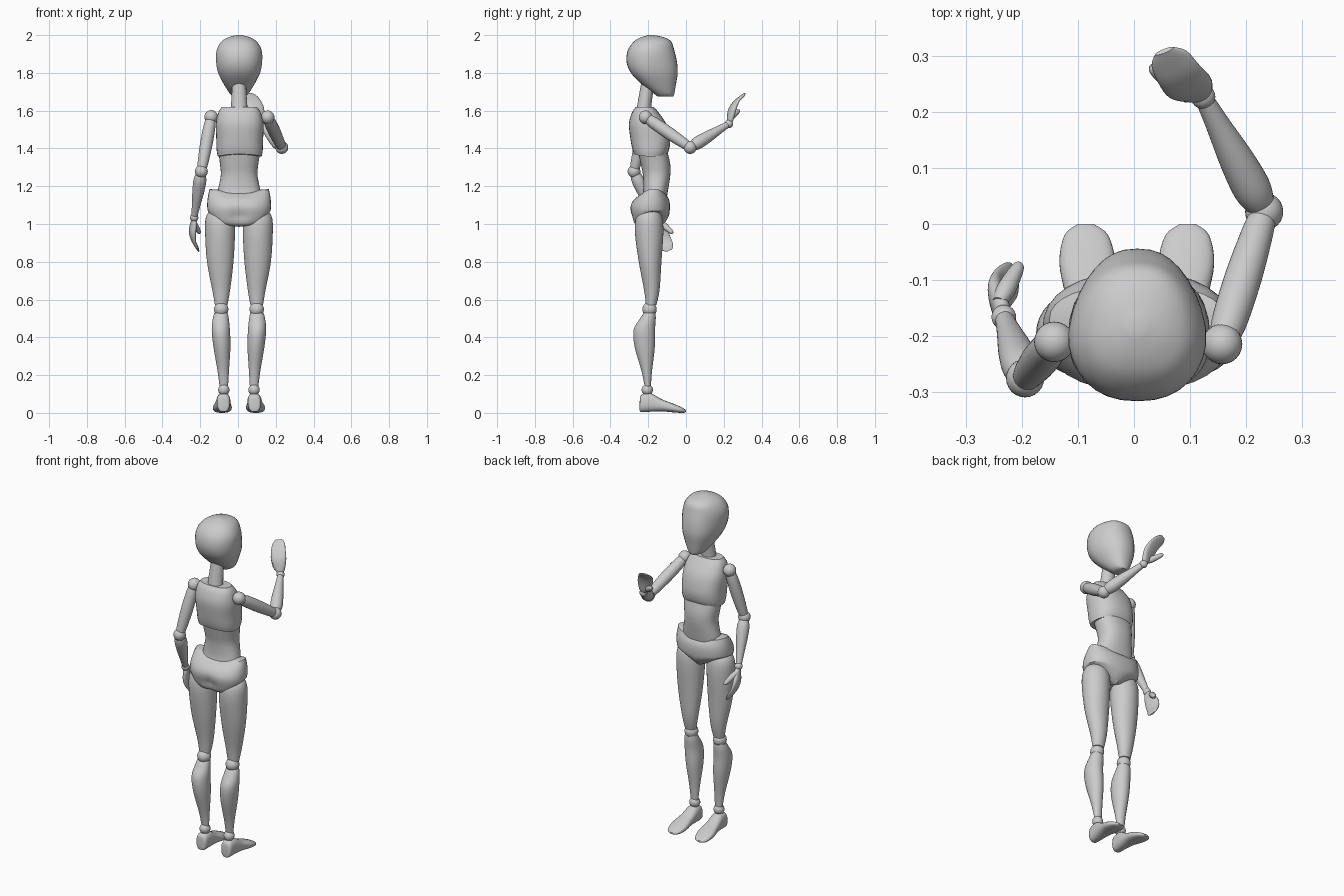
import bpy, bmesh, math
from mathutils import Vector, Matrix

if "Cube" in bpy.data.objects:
    bpy.data.objects.remove(bpy.data.objects["Cube"])

N = 32      # points round each section
CX = 0.006  # body centre line


def spline(rows, steps=4):
    """Smoothly interpolate rows of section values."""
    out = []
    for i in range(len(rows) - 1):
        p0, p1 = rows[max(i - 1, 0)], rows[i]
        p2, p3 = rows[i + 1], rows[min(i + 2, len(rows) - 1)]
        for k in range(steps):
            t = k / steps
            out.append([0.5 * (2*b + (c-a)*t + (2*a-5*b+4*c-d)*t*t + (3*b-a-3*c+d)*t**3)
                        for a, b, c, d in zip(p0, p1, p2, p3)])
    return out + [list(rows[-1])]


def loft(name, rows, mat=Matrix(), tweak=None):
    """Rows: height, x centre, back y, front y, half width, [squareness, side lift]."""
    rows = [tuple(r) + (2.0, 0.0)[len(r) - 5:] for r in rows]
    bm = bmesh.new()
    rings = []
    for z, x, yb, yf, rx, e, lift in spline(rows):
        ring = []
        for i in range(N):
            a = 2 * math.pi * i / N
            c, s = math.cos(a), math.sin(a)
            px = math.copysign(abs(c) ** (2 / e), c)
            py = math.copysign(abs(s) ** (2 / e), s)
            p = Vector((x + rx*px, (yb+yf)/2 + (yf-yb)/2*py, z + lift*c*c))
            if tweak:
                p = tweak(p)
            ring.append(bm.verts.new(mat @ p))
        rings.append(ring)
    for r, q in zip(rings, rings[1:]):
        for i in range(N):
            j = (i + 1) % N
            bm.faces.new((r[i], r[j], q[j], q[i]))
    for r in (rings[0], rings[-1]):
        mid = bm.verts.new(sum((v.co for v in r), Vector()) / N)
        for i in range(N):
            bm.faces.new((r[i], r[(i + 1) % N], mid))
    bmesh.ops.recalc_face_normals(bm, faces=bm.faces)
    me = bpy.data.meshes.new(name)
    bm.to_mesh(me)
    bm.free()
    ob = bpy.data.objects.new(name, me)
    bpy.context.collection.objects.link(ob)
    smooth(ob, name)


def smooth(ob, name):
    ob.name = name
    bpy.ops.object.select_all(action='DESELECT')
    ob.select_set(True)
    bpy.context.view_layer.objects.active = ob
    bpy.ops.object.shade_smooth_by_angle(angle=math.radians(40))


def ball(name, pos, r):
    bpy.ops.mesh.primitive_uv_sphere_add(segments=24, ring_count=16, radius=r, location=pos)
    smooth(bpy.context.object, name)


def frame(a, b, hint):
    """Local z runs from a to b, local y leans towards the hint."""
    z = (b - a).normalized()
    y = (hint - z * hint.dot(z)).normalized()
    m = Matrix((y.cross(z), y, z)).transposed().to_4x4()
    m.translation = a
    return m


def limb(name, a, b, radii, hint=Vector((0.3, 0.2, 1))):
    a, b = Vector(a), Vector(b)
    length = (b - a).length
    loft(name, [(t * length, 0, -r, r, r) for t, r in radii], frame(a, b, hint))


# Head: full skull behind, tapering to a flat face
def face_taper(p):
    f = min(max((p.y + 0.2) / 0.15, 0), 1)
    return Vector((CX + (p.x - CX) * (1 - 0.2 * f), p.y, p.z))


loft("head", [(1.675, CX, -.15, -.068, .032, 2.3), (1.69, CX, -.17, -.062, .055, 2.3),
              (1.74, CX, -.235, -.053, .086, 2.4), (1.80, CX, -.292, -.044, .113, 2.4),
              (1.86, CX, -.315, -.048, .124, 2.3), (1.92, CX, -.308, -.062, .121, 2.3),
              (1.965, CX, -.277, -.078, .096, 2.4), (1.988, CX, -.24, -.115, .06, 2.2),
              (2.0, CX, -.2, -.17, .015, 2)], tweak=face_taper)
loft("neck", [(1.60, CX, -.265, -.18, .046), (1.63, CX, -.258, -.183, .043),
              (1.76, CX, -.235, -.165, .035)])

# Torso in three pieces
loft("chest", [(1.37, .009, -.275, -.1, .116, 2.4, -.012), (1.40, .009, -.285, -.088, .122, 2.4, -.01),
               (1.45, .009, -.294, -.085, .124, 2.4), (1.53, .009, -.302, -.105, .126, 2.4),
               (1.59, .008, -.286, -.145, .112, 2.5), (1.62, .007, -.265, -.17, .093, 2.5)])
loft("abdomen", [(1.15, CX, -.232, -.1, .117, 2.3), (1.19, CX, -.226, -.093, .11, 2.3),
                 (1.26, CX, -.228, -.083, .097, 2.3), (1.32, CX, -.24, -.084, .102, 2.3),
                 (1.39, .008, -.255, -.1, .112, 2.3)])


# Pelvis: leg openings cut higher in front, a cleft behind
def brief_cut(p):
    p = p.copy()
    dx = abs(p.x - CX)
    if p.z < 1.07:
        front = min(max((p.y + 0.26) / 0.08, 0), 1)
        p.z += 0.5 * dx * (1.07 - p.z) / 0.085 * front
    if p.y < -0.2:
        depth = max(0, 1 - abs(p.z - 1.04) / 0.08)
        p.y += 0.022 * depth * math.exp(-(dx / 0.03) ** 2)
    return p


loft("pelvis", [(.985, CX, -.245, -.15, .075, 2.2), (1.0, CX, -.275, -.12, .125, 2.3),
                (1.04, CX, -.29, -.092, .158, 2.3), (1.09, CX, -.297, -.085, .169, 2.3),
                (1.13, CX, -.275, -.09, .166, 2.3, .01), (1.16, CX, -.235, -.108, .157, 2.3, .025)],
     tweak=brief_cut)

# Legs, one per side
swap_yz = Matrix(((1, 0, 0, 0), (0, 0, 1, 0), (0, 1, 0, 0), (0, 0, 0, 1)))
for s, side in ((-1, "left"), (1, "right")):
    def at(d):
        return CX - .001 + s * d
    loft(side + "_thigh", [(.57, at(.094), -.212, -.157, .033), (.65, at(.094), -.222, -.14, .047),
                           (.80, at(.099), -.25, -.13, .07), (.95, at(.1), -.27, -.12, .079),
                           (1.03, at(.1), -.265, -.125, .076), (1.07, at(.098), -.24, -.145, .055),
                           (1.082, at(.097), -.21, -.17, .02)])
    ball(side + "_knee", (at(.094), -.193, .548), .038)
    loft(side + "_calf", [(.135, at(.08), -.218, -.186, .022), (.22, at(.083), -.235, -.18, .03),
                          (.35, at(.09), -.272, -.165, .045), (.44, at(.096), -.277, -.164, .048),
                          (.50, at(.096), -.243, -.16, .042), (.53, at(.095), -.222, -.162, .035)])
    ball(side + "_ankle", (at(.08), -.205, .122), .03)
    loft(side + "_foot", [(-.245, at(.082), .012, .06, .015), (-.237, at(.082), .005, .095, .032, 2.5),
                          (-.19, at(.082), .006, .105, .037, 2.5), (-.13, at(.085), .008, .073, .042, 2.5),
                          (-.07, at(.088), .003, .05, .05, 2.5), (-.02, at(.09), 0, .028, .039, 2.5),
                          (0, at(.091), .004, .014, .014)], swap_yz)


# Mitten hand with a separate thumb
def hand(side, wrist, tip, palm, thumb):
    m = frame(Vector(wrist), Vector(tip), Vector(palm))
    loft(side + "_hand", [(.008, 0, -.013, .012, .016), (.03, 0, -.02, .012, .028, 2.3),
                          (.08, 0, -.03, .002, .042, 2.4), (.13, 0, -.022, 0, .041, 2.4),
                          (.17, 0, -.004, .013, .035, 2.4), (.192, 0, .008, .016, .018)], m)
    limb(side + "_thumb", m @ Vector((thumb * .018, -.006, .03)), m @ Vector((thumb * .05, .036, .115)),
         [(0, .012), (.3, .017), (.7, .014), (.92, .01), (1, .003)])


# Arms: the left hangs, the right is raised in a wave
arms = {
    "left": ((-.142, -.21, 1.567), (-.194, -.275, 1.278), (-.232, -.166, 1.034),
             (-.222, -.09, .852), (1, .25, 0), 1),
    "right": ((.157, -.214, 1.565), (.232, .022, 1.405), (.123, .227, 1.53),
              (.055, .30, 1.70), (-.24, .83, -.45), -1),
}
for side, (shoulder, elbow, wrist, tip, palm, thumb) in arms.items():
    ball(side + "_shoulder", shoulder, .036)
    limb(side + "_upper_arm", shoulder, elbow,
         [(.05, .027), (.2, .032), (.5, .033), (.8, .029), (.95, .025)])
    ball(side + "_elbow", elbow, .034)
    limb(side + "_forearm", elbow, wrist,
         [(.06, .026), (.2, .034), (.45, .031), (.75, .022), (.95, .017)])
    ball(side + "_wrist", wrist, .022)
    hand(side, wrist, tip, palm, thumb)
